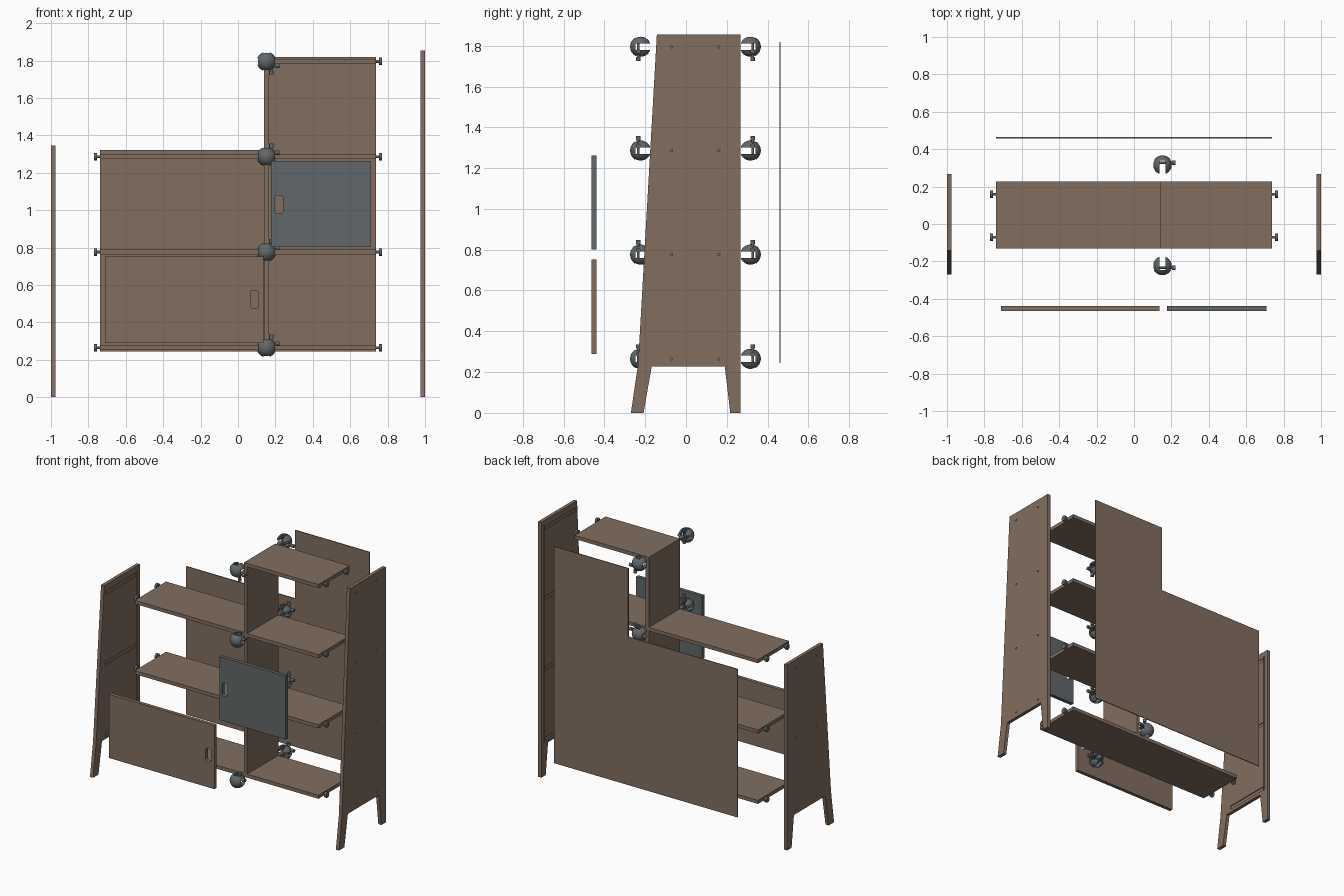
import bpy, bmesh, math
from mathutils import Matrix, Vector

if "Cube" in bpy.data.objects:
    bpy.data.objects.remove(bpy.data.objects["Cube"])


def material(name, rgb):
    m = bpy.data.materials.new(name)
    m.diffuse_color = (*rgb, 1)
    m.use_nodes = True
    m.node_tree.nodes["Principled BSDF"].inputs["Base Color"].default_value = m.diffuse_color
    return m


WOOD = material("brown_wood", (0.225, 0.158, 0.117))
GREY = material("slate_grey", (0.12, 0.137, 0.143))


def finish(name, bm, mat, smooth=False):
    bmesh.ops.recalc_face_normals(bm, faces=bm.faces)
    me = bpy.data.meshes.new(name)
    bm.to_mesh(me)
    bm.free()
    me.materials.append(mat)
    ob = bpy.data.objects.new(name, me)
    bpy.context.collection.objects.link(ob)
    if smooth:
        activate(ob)
        bpy.ops.object.shade_smooth_by_angle(angle=math.radians(35))
    return ob


def activate(ob):
    bpy.ops.object.select_all(action='DESELECT')
    ob.select_set(True)
    bpy.context.view_layer.objects.active = ob


def add_box(bm, lo, hi):
    lo, hi = Vector(lo), Vector(hi)
    bmesh.ops.create_cube(bm, size=1, matrix=Matrix.Translation((lo + hi) / 2)
                          @ Matrix.Diagonal((*(hi - lo), 1)))


def add_rod(bm, a, b, r, seg=16):
    a, b = Vector(a), Vector(b)
    rot = (b - a).to_track_quat('Z', 'Y').to_matrix().to_4x4()
    bmesh.ops.create_cone(bm, cap_ends=True, segments=seg, radius1=r, radius2=r,
                          depth=(b - a).length, matrix=Matrix.Translation((a + b) / 2) @ rot)


def add_prism(bm, pts, offset):
    f = bm.faces.new([bm.verts.new(p) for p in pts])
    ext = bmesh.ops.extrude_face_region(bm, geom=[f], use_keep_orig=True)
    bmesh.ops.translate(bm, vec=offset,
                        verts=[v for v in ext['geom'] if isinstance(v, bmesh.types.BMVert)])


def box(name, lo, hi, mat=WOOD):
    bm = bmesh.new()
    add_box(bm, lo, hi)
    return finish(name, bm, mat)


def cut(ob, bm):
    tool = finish("cutter", bm, ob.data.materials[0])
    tool.hide_render = True
    mod = ob.modifiers.new("cut", 'BOOLEAN')
    mod.operation, mod.solver, mod.object = 'DIFFERENCE', 'EXACT', tool
    activate(ob)
    bpy.ops.object.modifier_apply(modifier=mod.name)
    bpy.data.objects.remove(tool)


LEVELS = [0.265, 0.776, 1.286, 1.795]     # shelf heights
BOLT_Y = [-0.071, 0.16]
Y0, Y1, T = -0.13, 0.227, 0.013           # shelf depth and half thickness
END, DIV = 0.737, 0.152                   # shelf end and divider position


# Side panels: tapered board with two legs, shelf grooves and bolt holes
def side_panel(name, side, top, levels):
    outer, inner = side * 1.0, side * 0.975
    prof = [(-0.27, 0), (-0.208, 0), (-0.168, 0.228), (0.19, 0.228), (0.217, 0),
            (0.267, 0), (0.267, top), (-0.143, top), (-0.235, 0.24)]
    bm = bmesh.new()
    add_prism(bm, [(outer, y, z) for y, z in prof], (inner - outer, 0, 0))
    ob = finish(name, bm, WOOD)
    bm = bmesh.new()
    xa, xb = sorted((inner - side * 0.02, inner + side * 0.006))
    for z in levels:
        add_box(bm, (xa, Y0, z - T), (xb, Y1 - 0.002, z + T))
        for y in BOLT_Y:
            add_rod(bm, (outer + side * 0.01, y, z), (outer - side * 0.008, y, z), 0.006, 12)
    add_box(bm, (xa, Y1 + 0.002, 0.245), (xb, Y1 + 0.009, levels[-1] + 0.025))
    cut(ob, bm)


side_panel("left_side_panel", -1, 1.346, LEVELS[:3])
side_panel("right_side_panel", 1, 1.854, LEVELS)

# Shelves, the top one only over the tall right bay
for i, z in enumerate(LEVELS):
    x0 = DIV + T if i == 3 else -END
    box(f"shelf_{i + 1}", (x0, Y0, z - T), (END, Y1, z + T))

# Upright divider between the shelves
for i in range(3):
    top = LEVELS[i + 1] + (T if i == 2 else -T)
    box(f"divider_{i + 1}", (DIV - T, Y0, LEVELS[i] + T), (DIV + T, Y1, top))

# Bolts at the shelf ends
for i, z in enumerate(LEVELS):
    for side in ((1,) if i == 3 else (-1, 1)):
        bm = bmesh.new()
        for y in BOLT_Y:
            add_rod(bm, (side * (END - 0.005), y, z), (side * 0.755, y, z), 0.007)
            add_rod(bm, (side * 0.753, y, z), (side * 0.769, y, z), 0.02)
        finish(f"shelf_bolts_{i + 1}", bm, GREY, True)

# Stepped back board
bm = bmesh.new()
outline = [(-END, 0.245), (END, 0.245), (END, 1.818), (0.139, 1.818), (0.139, 1.321), (-END, 1.321)]
add_prism(bm, [(x, 0.458, z) for x, z in outline], (0, 0.006, 0))
finish("back_board", bm, WOOD)


# Doors with a rounded finger slot
def door(name, x0, x1, z0, z1, hx, hz, mat):
    ob = box(name, (x0, -0.464, z0), (x1, -0.438, z1), mat)
    w, h, r = 0.0215, 0.048, 0.014
    pts = []
    for k, (sx, sz) in enumerate([(1, 1), (-1, 1), (-1, -1), (1, -1)]):
        for j in range(5):
            a = math.pi / 2 * (k + j / 4)
            pts.append((hx + sx * (w - r) + r * math.cos(a), -0.5,
                        hz + sz * (h - r) + r * math.sin(a)))
    bm = bmesh.new()
    add_prism(bm, pts, (0, 0.1, 0))
    cut(ob, bm)


door("lower_left_door", -0.712, 0.135, 0.289, 0.751, 0.087, 0.523, WOOD)
door("middle_right_door", 0.177, 0.708, 0.802, 1.262, 0.219, 1.031, GREY)


# Ball clamps: cross-slotted balls that grip shelf and divider, each with two screws
def ball_clamp(name, y, z, out, up):
    c, r, s = Vector((DIV, y, z)), 0.052, 0.016
    bm = bmesh.new()
    bmesh.ops.create_uvsphere(bm, u_segments=24, v_segments=16, radius=r,
                              matrix=Matrix.Translation(c) @ Matrix.Rotation(math.pi / 2, 4, 'X'))
    ob = finish(name, bm, GREY)
    ya, yb = sorted((y + out * 0.025, y - out * 0.1))
    for dx, dz in ((0.1, s), (s, 0.1)):
        bm = bmesh.new()
        add_box(bm, (DIV - dx, ya, z - dz), (DIV + dx, yb, z + dz))
        cut(ob, bm)
    activate(ob)
    bpy.ops.object.shade_smooth_by_angle(angle=math.radians(35))
    bm = bmesh.new()
    o = out * 0.012
    for off, d in ((Vector((0.027, o, 0)), Vector((0, 0, up))),
                   (Vector((0, o, up * 0.022)), Vector((1, 0, 0)))):
        p = c + off
        add_rod(bm, p - d * 0.02, p + d * 0.055, 0.006, 12)
        add_rod(bm, p + d * 0.05, p + d * 0.071, 0.012, 16)
    finish(name + "_screws", bm, GREY, True)


for i, z in enumerate(LEVELS):
    up = -1 if i == 3 else 1
    ball_clamp(f"front_ball_clamp_{i + 1}", -0.222, z, -1, up)
    ball_clamp(f"back_ball_clamp_{i + 1}", 0.315, z, 1, up)
